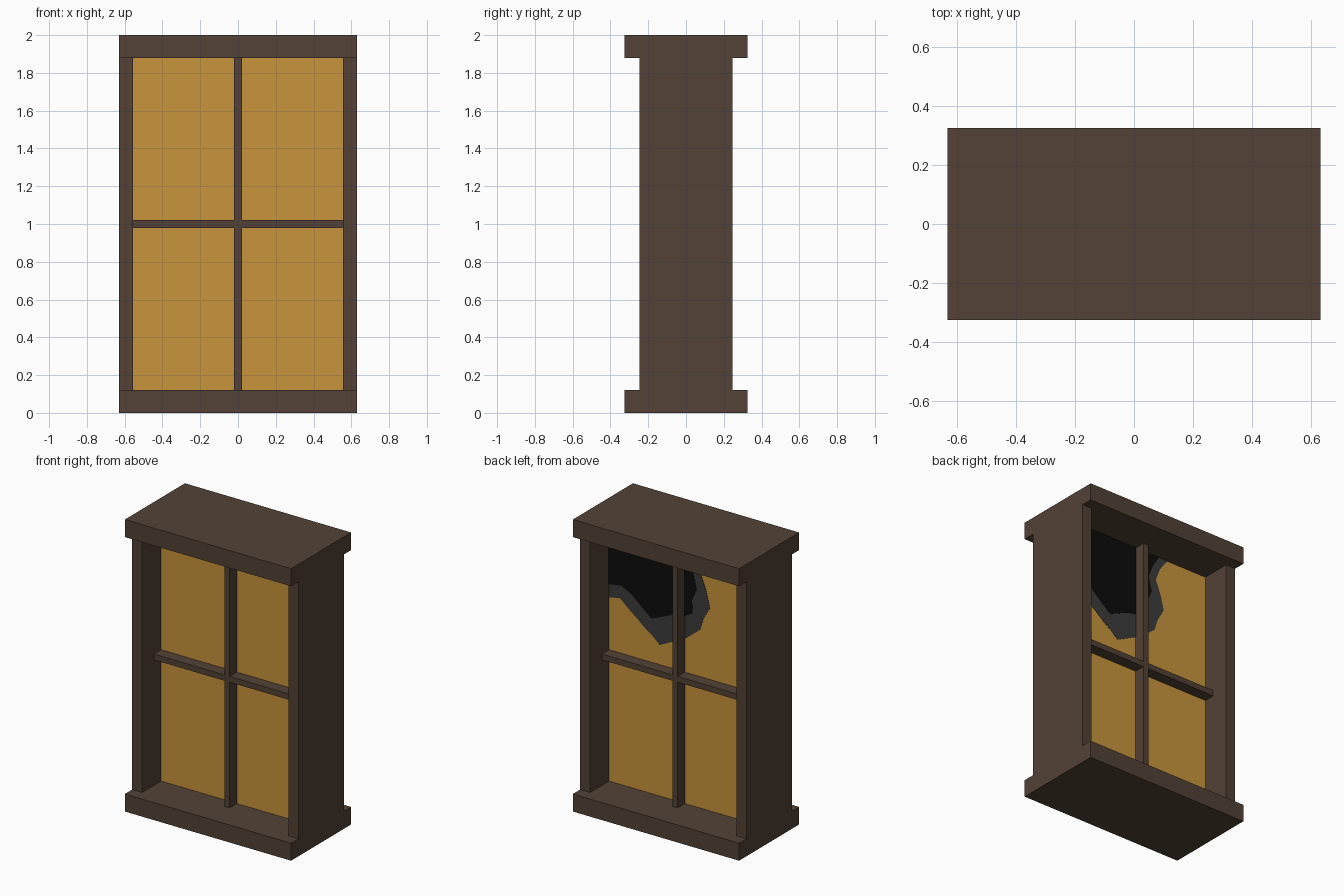
import bpy, bmesh

if "Cube" in bpy.data.objects:
    bpy.data.objects.remove(bpy.data.objects["Cube"])


def srgb(r, g, b):
    f = lambda c: c / 12.92 if c <= 0.04045 else ((c + 0.055) / 1.055) ** 2.4
    return (f(r / 255), f(g / 255), f(b / 255), 1)


def material(name, rgb):
    m = bpy.data.materials.new(name)
    m.diffuse_color = srgb(*rgb)
    m.use_nodes = True
    m.node_tree.nodes["Principled BSDF"].inputs["Base Color"].default_value = m.diffuse_color
    return m


wood = material("dark_brown_wood", (83, 66, 54))
amber = material("amber_glass", (200, 148, 60))
grey = material("charcoal_grey", (60, 60, 60))
black = material("black", (12, 12, 12))


def finish(name, bm, mat):
    bmesh.ops.recalc_face_normals(bm, faces=bm.faces)
    me = bpy.data.meshes.new(name)
    bm.to_mesh(me)
    bm.free()
    me.materials.append(mat)
    ob = bpy.data.objects.new(name, me)
    bpy.context.collection.objects.link(ob)
    return ob


def box(name, x0, x1, y0, y1, z0, z1, mat):
    bm = bmesh.new()
    bmesh.ops.create_cube(bm, size=1)
    for v in bm.verts:
        v.co = ((x0 + x1) / 2 + v.co.x * (x1 - x0),
                (y0 + y1) / 2 + v.co.y * (y1 - y0),
                (z0 + z1) / 2 + v.co.z * (z1 - z0))
    return finish(name, bm, mat)


def plate(name, outline, y, thick, mat):
    """Flat cut-out in the xz plane, thickened toward the back (+y)."""
    bm = bmesh.new()
    face = bm.faces.new([bm.verts.new((x, y, z)) for x, z in outline])
    ext = bmesh.ops.extrude_face_region(bm, geom=[face], use_keep_orig=True)
    for v in ext["geom"]:
        if isinstance(v, bmesh.types.BMVert):
            v.co.y += thick
    bmesh.ops.recalc_face_normals(bm, faces=bm.faces)
    bmesh.ops.triangulate(bm, faces=[f for f in bm.faces if len(f.verts) > 4])
    return finish(name, bm, mat)


# Sill and head slabs
box("sill", -0.63, 0.63, -0.325, 0.325, 0, 0.12, wood)
box("head", -0.63, 0.63, -0.325, 0.325, 1.88, 2, wood)

# Side posts
for side, s in (("left", -1), ("right", 1)):
    a, b = sorted((s * 0.555, s * 0.63))
    box(side + "_post", a, b, -0.245, 0.245, 0.12, 1.88, wood)

# Glass pane and glazing bars, equal front and back
box("glass_pane", -0.555, 0.555, -0.04, 0.04, 0.12, 1.88, amber)
box("vertical_bar", -0.02, 0.02, -0.118, 0.118, 0.12, 1.88, wood)
box("horizontal_bar", -0.555, 0.555, -0.118, 0.118, 0.98, 1.02, wood)

# Broken patch painted on the back of the glass: grey edge, black centre
edge = [(0.555, 1.88), (0.555, 1.38), (0.47, 1.395), (0.40, 1.335),
        (0.34, 1.29), (0.28, 1.24), (0.22, 1.20), (0.17, 1.155),
        (0.08, 1.20), (-0.03, 1.255), (-0.135, 1.34), (-0.16, 1.42),
        (-0.21, 1.51), (-0.18, 1.625), (-0.145, 1.71), (-0.18, 1.80),
        (-0.24, 1.88)]
hole = [(0.555, 1.88), (0.555, 1.47), (0.46, 1.485), (0.38, 1.445),
        (0.30, 1.375), (0.23, 1.32), (0.08, 1.385), (-0.02, 1.405),
        (-0.08, 1.44), (-0.075, 1.53), (-0.11, 1.61), (-0.085, 1.71),
        (-0.12, 1.80), (-0.17, 1.88)]
plate("broken_edge", edge, 0.04, 0.002, grey)
plate("broken_hole", hole, 0.04, 0.004, black)
